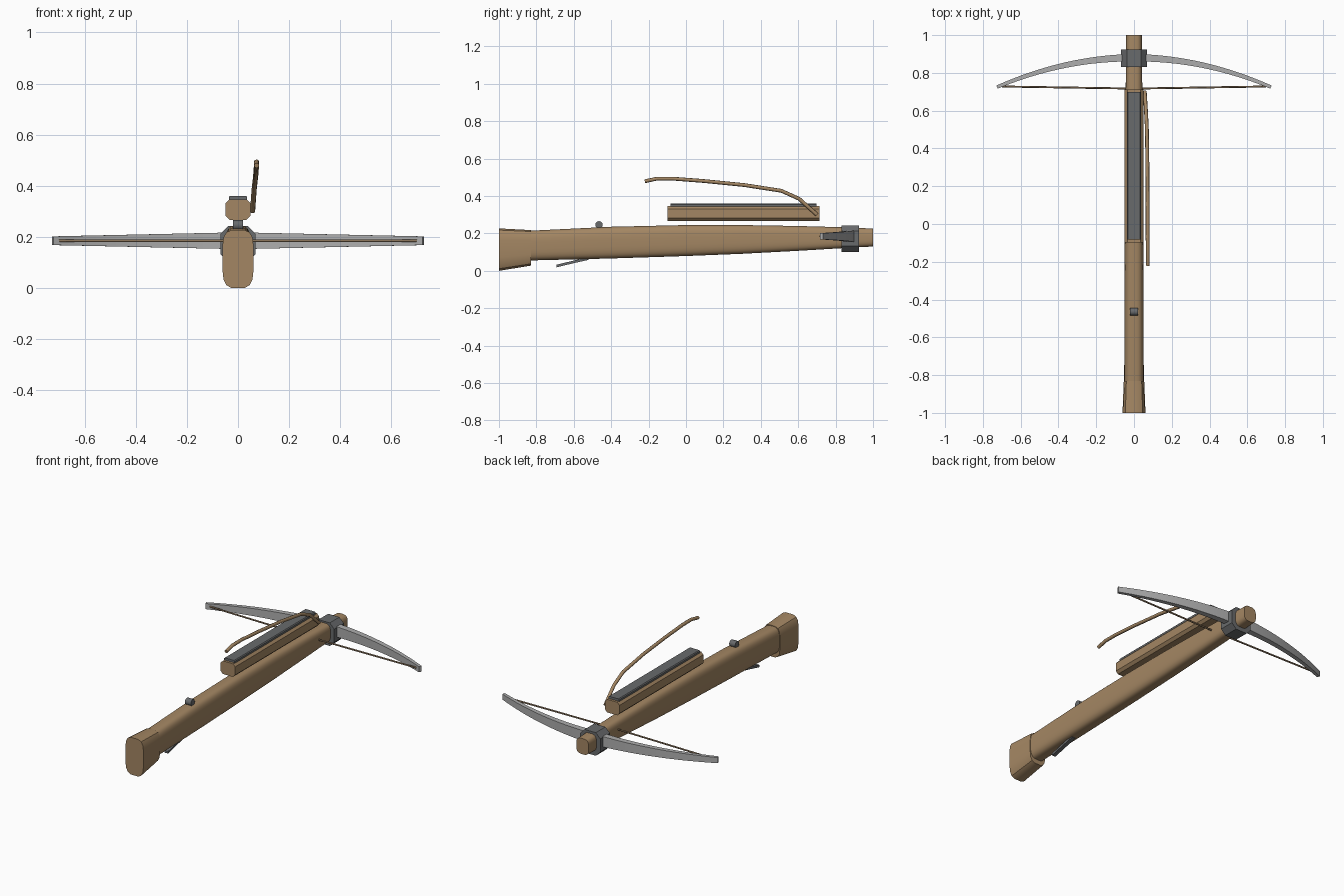
import bpy, bmesh, math
from mathutils import Vector

if "Cube" in bpy.data.objects:
    bpy.data.objects.remove(bpy.data.objects["Cube"])


def material(name, rgb):
    m = bpy.data.materials.new(name)
    m.diffuse_color = (*rgb, 1)
    m.use_nodes = True
    m.node_tree.nodes["Principled BSDF"].inputs["Base Color"].default_value = m.diffuse_color
    return m


WOOD = material("wood", (0.37, 0.24, 0.125))
IRON = material("iron", (0.14, 0.145, 0.15))
STEEL = material("steel", (0.42, 0.42, 0.42))
CORD = material("cord", (0.25, 0.17, 0.10))


def finish(ob, mat, angle=30):
    ob.data.materials.clear()
    ob.data.materials.append(mat)
    bpy.ops.object.select_all(action='DESELECT')
    ob.select_set(True)
    bpy.context.view_layer.objects.active = ob
    bpy.ops.object.shade_smooth_by_angle(angle=math.radians(angle))
    return ob


def loft(name, rings, mat, angle=30):
    """Skin equal-length point rings and cap both ends."""
    bm = bmesh.new()
    vs = [[bm.verts.new(p) for p in r] for r in rings]
    n = len(vs[0])
    for a, b in zip(vs, vs[1:]):
        for i in range(n):
            j = (i + 1) % n
            bm.faces.new((a[i], a[j], b[j], b[i]))
    bm.faces.new(vs[0])
    bm.faces.new(vs[-1])
    bmesh.ops.recalc_face_normals(bm, faces=bm.faces)
    me = bpy.data.meshes.new(name)
    bm.to_mesh(me)
    bm.free()
    ob = bpy.data.objects.new(name, me)
    bpy.context.collection.objects.link(ob)
    return finish(ob, mat, angle)


def rounded(y, w, z0, z1, n=32, e=0.62):
    """Superellipse section across the stock."""
    pts = []
    for i in range(n):
        c, s = (f(2 * math.pi * (i + 0.5) / n) for f in (math.cos, math.sin))
        pts.append((w * math.copysign(abs(c) ** e, c), y,
                    (z0 + z1) / 2 + (z1 - z0) / 2 * math.copysign(abs(s) ** e, s)))
    return pts


def chamfered(y, w, z0, z1, c):
    """Rectangle section with cut corners."""
    half = [(w - c, z0), (w, z0 + c), (w, z1 - c), (w - c, z1)]
    return [(x, y, z) for x, z in half] + [(-x, y, z) for x, z in reversed(half)]


def tube(name, pts, r, mat, sides=8):
    rings = []
    pts = [Vector(p) for p in pts]
    for i, p in enumerate(pts):
        t = (pts[min(i + 1, len(pts) - 1)] - pts[max(i - 1, 0)]).normalized()
        u = t.cross(Vector((0, 0, 1))).normalized()
        v = t.cross(u)
        rings.append([p + r * (math.cos(a) * u + math.sin(a) * v)
                      for a in (2 * math.pi * k / sides for k in range(sides))])
    return loft(name, rings, mat, 50)


# Stock: long tapering rounded beam
loft("stock", [rounded(*s) for s in (
    (-0.85, 0.052, 0.055, 0.214), (-0.4, 0.051, 0.066, 0.236), (0.0, 0.049, 0.079, 0.245),
    (0.3, 0.047, 0.091, 0.245), (0.6, 0.045, 0.107, 0.240), (0.85, 0.043, 0.122, 0.233),
    (1.0, 0.042, 0.130, 0.226))], WOOD, 40)

# Butt: half profile as (width fraction, height fraction)
BUTT = [(0.42, 0), (0.75, 0.05), (0.93, 0.15), (1, 0.32), (1, 0.72),
        (0.93, 0.87), (0.75, 0.96), (0.42, 1)]


def butt_ring(y, w, z0, z1):
    half = [(w * a, y, z0 + (z1 - z0) * b) for a, b in BUTT]
    return half + [(-x, yy, z) for x, yy, z in reversed(half)]


loft("butt", [butt_ring(-1.0, 0.061, 0.0, 0.227),
              butt_ring(-0.83, 0.054, 0.028, 0.218)], WOOD)

# Iron clamp holding the bow
loft("bow_clamp", [chamfered(y, 0.068, 0.102, 0.243, 0.03) for y in (0.832, 0.925)], IRON)

# Bow: parabolic steel arc tapering to the tips
bow = []
for i in range(-16, 17):
    k = i / 16
    a = abs(k)
    x, y = 0.725 * k, 0.88 - 0.155 * k * k
    n = Vector((0.31 * k / 0.725, 1, 0)).normalized()
    t, h = 0.02 - 0.011 * a, 0.033 - 0.016 * a
    c = Vector((x, y, 0.185))
    bow.append([c + n * (sy * t) + Vector((0, 0, sz * h))
                for sy, sz in ((-1, -1), (1, -1), (1, 1), (-1, 1))])
loft("bow", bow, STEEL)

# Bowstring
tube("bowstring", [(-0.70, 0.728, 0.185), (0, 0.717, 0.185), (0.70, 0.728, 0.185)],
     0.005, CORD)

# Floating bolt magazine and its lid
loft("magazine", [chamfered(y, 0.049, 0.267, 0.347, 0.015) for y in (-0.098, 0.713)], WOOD)
loft("magazine_lid", [chamfered(y, 0.036, 0.34, 0.361, 0.005) for y in (-0.083, 0.698)], IRON)

# Curved cocking lever beside the magazine
tube("lever", [(0.057, 0.70, 0.30), (0.063, 0.605, 0.385), (0.068, 0.51, 0.428),
               (0.071, 0.31, 0.459), (0.072, 0.10, 0.480), (0.072, -0.07, 0.493),
               (0.073, -0.155, 0.493), (0.073, -0.22, 0.479)], 0.010, WOOD)

# Release nut
tube("release_nut", [(-0.02, -0.465, 0.246), (0.02, -0.465, 0.246)], 0.02, IRON, 12)

# Trigger bar
loft("trigger", [[(sx * 0.012, y, z + sz * 0.007)
                  for sx, sz in ((-1, -1), (1, -1), (1, 1), (-1, 1))]
                 for y, z in ((-0.692, 0.026), (-0.60, 0.048), (-0.52, 0.066))], IRON)
